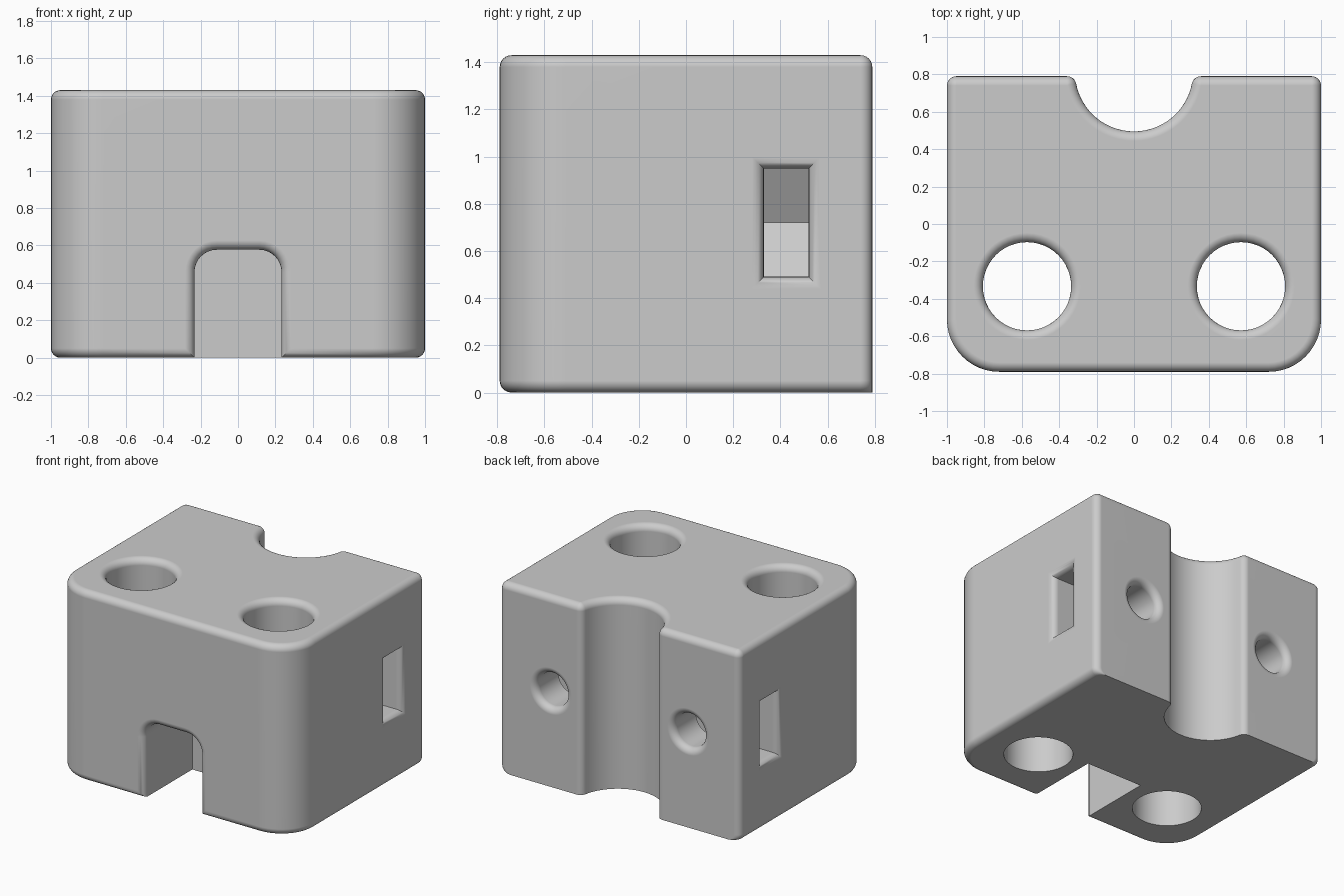
import bpy, bmesh
from math import sin, cos, pi, radians, acos
from mathutils import Vector

if "Cube" in bpy.data.objects:
    bpy.data.objects.remove(bpy.data.objects["Cube"], do_unlink=True)

HX, HY, H = 1.0, 0.79, 1.43      # half width, half depth, height
F = 0.05                         # edge rounding radius
STEPS = 6

grey = bpy.data.materials.new("plain grey")
grey.use_nodes = True
grey.diffuse_color = (0.6, 0.6, 0.6, 1)
grey.node_tree.nodes["Principled BSDF"].inputs["Base Color"].default_value = (0.6, 0.6, 0.6, 1)


def loft(name, rings):
    """Closed solid through rings that share one point count."""
    bm = bmesh.new()
    rows = [[bm.verts.new(p) for p in ring] for ring in rings]
    n = len(rows[0])
    for a, b in zip(rows, rows[1:]):
        for i in range(n):
            j = (i + 1) % n
            bm.faces.new((a[i], a[j], b[j], b[i]))
    bm.faces.new(rows[0][::-1])
    bm.faces.new(rows[-1])
    bmesh.ops.recalc_face_normals(bm, faces=bm.faces)
    mesh = bpy.data.meshes.new(name)
    bm.to_mesh(mesh)
    bm.free()
    mesh.materials.append(grey)
    obj = bpy.data.objects.new(name, mesh)
    bpy.context.collection.objects.link(obj)
    return obj


def arc(cx, cy, r, start, end, steps):
    return [(cx + r * cos(a), cy + r * sin(a))
            for a in (start + (end - start) * i / steps for i in range(steps + 1))]


# (depth under the surface, sideways offset) along a quarter-round edge
ROUND = [(F * (1 - sin(a)), F * (1 - cos(a)))
         for a in (i * pi / 2 / STEPS for i in range(STEPS + 1))]

# Groove circle, and the rounded lips where it meets the back
GY, GR = 0.81, 0.315
lip_y = HY - F
lip_x = ((GR + F) ** 2 - (GY - lip_y) ** 2) ** 0.5
lip_angle = acos(lip_x / (GR + F))


def outline(d, back_inset=True):
    """Plan outline moved inward by d; the back may keep its place."""
    e = d if back_inset else 0
    half = arc(HX - 0.28, -HY + 0.28, 0.28 - d, -pi / 2, 0, 12)
    corner = arc(HX - F, HY - F, max(F - e, 0.0005), 0, pi / 2, STEPS)
    half += corner if back_inset else [(x - d, y) for x, y in corner]
    half += arc(lip_x, lip_y, max(F - e, 0.0005), pi / 2, pi + -lip_angle, STEPS)
    groove = arc(0, GY, GR + e, -lip_angle, -pi / 2, 16)
    half += groove[1:]
    return half + [(-x, y) for x, y in half[-2::-1]]


# Block body with rounded top and bottom edges
rings = [[(x, y, t) for x, y in outline(d, False)] for t, d in ROUND[::-1]]
rings += [[(x, y, H - t) for x, y in outline(d)] for t, d in ROUND]
body = loft("block_body", rings)

cutters = []


def round_hole(name, origin, axis, radius, depth):
    """Flared round cutter; axis points out of the surface."""
    axis = Vector(axis)
    u = axis.orthogonal().normalized()
    v = axis.cross(u)
    stations = [(depth, 0)] + ROUND + [(-0.06, F)]
    cutters.append(loft(name, [
        [Vector(origin) - axis * t + u * x + v * y
         for x, y in arc(0, 0, radius + d, 0, 2 * pi, 48)[:-1]]
        for t, d in stations]))


for side, label in ((1, "left"), (-1, "right")):
    # Vertical bores and rear screw holes
    round_hole(label + "_bore_cutter", (side * 0.572, -0.333, H), (0, 0, 1), 0.236, H + 0.1)
    round_hole(label + "_screw_cutter", (side * 0.572, HY, 0.72), (0, 1, 0), 0.125, 0.56)

    # Side nut pocket with a pointed inner end
    stations = [(0.307, 0.095, 0.001), (0.44, 0.095, 0.229)]
    stations += [(HX - t, 0.095 + d, 0.229 + d) for t, d in ROUND]
    stations += [(HX + 0.06, 0.095 + F, 0.229 + F)]
    cutters.append(loft(label + "_pocket_cutter", [
        [(side * x, 0.425 + sy * hy, 0.72 + sz * hz)
         for sy, sz in ((-1, -1), (1, -1), (1, 1), (-1, 1))]
        for x, hy, hz in stations]))


# Front slot with rounded top corners and a flared mouth
def slot_section(y, d):
    right = [(0.233 + d, -0.1)] + arc(0.113, 0.457, 0.12 + d, 0, pi / 2, 8)
    return [(x, y, z) for x, z in right + [(-x, z) for x, z in right[::-1]]]


cutters.append(loft("slot_cutter", [slot_section(-0.21, 0)]
                    + [slot_section(-HY + t, d) for t, d in ROUND]
                    + [slot_section(-HY - 0.06, F)]))

# Cut every opening out of the body
bpy.context.view_layer.objects.active = body
body.select_set(True)
for cutter in cutters:
    cutter.hide_render = True
    cut = body.modifiers.new(cutter.name, "BOOLEAN")
    cut.operation = "DIFFERENCE"
    cut.solver = "EXACT"
    cut.object = cutter
    bpy.ops.object.modifier_apply(modifier=cut.name)
for cutter in cutters:
    bpy.data.objects.remove(cutter, do_unlink=True)

# Smooth rounds, crisp edges, flat broad faces
bpy.ops.object.select_all(action="DESELECT")
body.select_set(True)
bpy.ops.object.shade_smooth_by_angle(angle=radians(32))
weighted = body.modifiers.new("even_normals", "WEIGHTED_NORMAL")
weighted.keep_sharp = True
